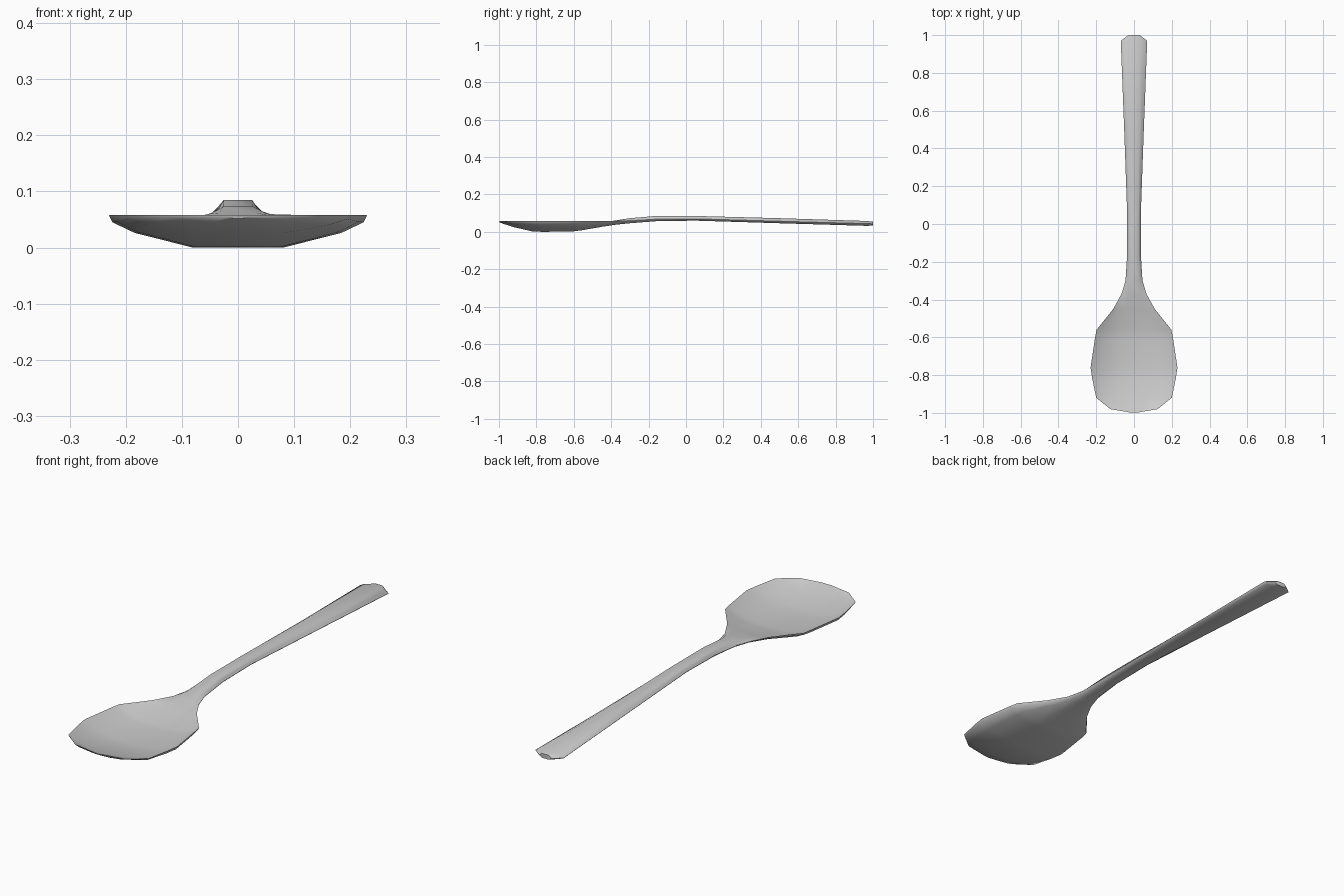
import bpy, bmesh

# Spoon lofted along y.  Each station:
# y, half width, edge height, bottom height, top height, flat-centre ratio
stations = [
    (-0.998, 0.020, 0.058, 0.052, 0.057, 0.40),
    (-0.980, 0.125, 0.058, 0.044, 0.053, 0.40),
    (-0.920, 0.200, 0.058, 0.025, 0.038, 0.38),
    (-0.820, 0.221, 0.058, 0.002, 0.018, 0.36),
    (-0.760, 0.230, 0.058, 0.000, 0.014, 0.35),
    (-0.600, 0.206, 0.058, 0.003, 0.017, 0.36),
    (-0.560, 0.198, 0.058, 0.008, 0.021, 0.38),
    (-0.450, 0.110, 0.058, 0.027, 0.044, 0.42),
    (-0.370, 0.066, 0.057, 0.039, 0.062, 0.50),
    (-0.300, 0.045, 0.060, 0.046, 0.073, 0.60),
    (-0.160, 0.036, 0.068, 0.057, 0.085, 0.70),
    (0.050, 0.036, 0.070, 0.060, 0.085, 0.70),
    (0.500, 0.052, 0.057, 0.046, 0.073, 0.55),
    (0.970, 0.070, 0.044, 0.032, 0.058, 0.48),
    (1.000, 0.030, 0.043, 0.034, 0.054, 0.60),
]


def section(y, w, edge, bottom, top, k):
    """Closed loop: half profile from underside to upper side, mirrored."""
    m = max(0.8, k + 0.12)
    half = [
        (k * w, bottom),
        (m * w, edge + (bottom - edge) * 0.55),
        (0.975 * w, edge + (bottom - edge) * 0.22),
        (w, edge),
        (m * w, edge + (top - edge) * 0.55),
        (k * w, top),
    ]
    loop = half + [(-x, z) for x, z in reversed(half)]
    return [(x, y, z) for x, z in loop]


bm = bmesh.new()
rings = [[bm.verts.new(p) for p in section(*s)] for s in stations]
for a, b in zip(rings, rings[1:]):
    n = len(a)
    for i in range(n):
        j = (i + 1) % n
        bm.faces.new((a[i], a[j], b[j], b[i]))
bm.faces.new(rings[0])
bm.faces.new(rings[-1])
bmesh.ops.recalc_face_normals(bm, faces=bm.faces)

mesh = bpy.data.meshes.new("spoon")
bm.to_mesh(mesh)
bm.free()
spoon = bpy.data.objects.new("spoon", mesh)
bpy.context.collection.objects.link(spoon)

# Single light metal colour
metal = bpy.data.materials.new("light_metal")
metal.diffuse_color = (0.6, 0.6, 0.6, 1)
mesh.materials.append(metal)

bpy.context.view_layer.objects.active = spoon
spoon.select_set(True)
bpy.ops.object.shade_smooth_by_angle(angle=0.8)
